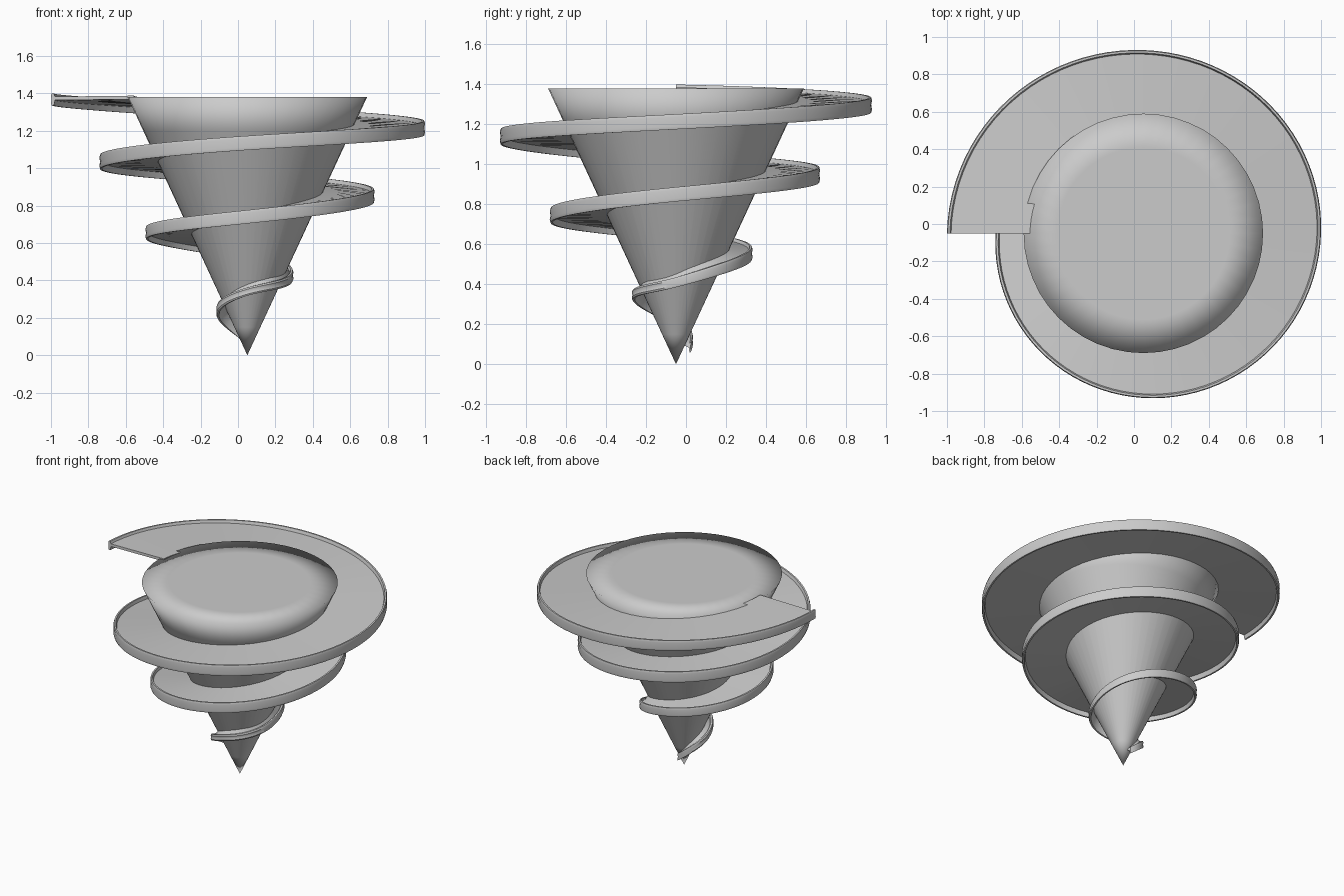
import bpy, bmesh, math

if "Cube" in bpy.data.objects:
    bpy.data.objects.remove(bpy.data.objects["Cube"])

CX, CY = 0.05, -0.05          # axis of the screw
TOP_Z, TOP_R = 1.38, 0.64


def cone_r(z):
    return TOP_R * max(0.0, min(z, TOP_Z)) / TOP_Z


def finish(name, bm):
    bmesh.ops.recalc_face_normals(bm, faces=bm.faces)
    me = bpy.data.meshes.new(name)
    bm.to_mesh(me)
    bm.free()
    ob = bpy.data.objects.new(name, me)
    bpy.context.collection.objects.link(ob)
    for p in me.polygons:
        p.use_smooth = True
    return ob


# Solid cone core: point at the ground, flat cap, soft-shaded rim
N = 48
bm = bmesh.new()
rings = []
for r, z in [(cone_r(.15), .15), (cone_r(1.2), 1.2), (TOP_R, TOP_Z), (.46, TOP_Z)]:
    rings.append([bm.verts.new((CX + r * math.cos(2 * math.pi * i / N),
                                CY + r * math.sin(2 * math.pi * i / N), z)) for i in range(N)])
tip = bm.verts.new((CX, CY, 0))
for i in range(N):
    j = (i + 1) % N
    bm.faces.new((tip, rings[0][j], rings[0][i]))
    for a, b in zip(rings, rings[1:]):
        bm.faces.new((a[i], a[j], b[j], b[i]))
bm.faces.new(rings[-1])
finish("cone_core", bm)

# Spiral blade, one key per quarter turn going down from the upper end:
# rim radius, rim height, rise of sheet toward the core, half height of lip
KEYS = [
    (1.05, 1.367, .005, .032), (.98, 1.295, .005, .038), (.95, 1.213, .005, .038),
    (.88, 1.135, .005, .038), (.79, 1.03, .005, .038), (.72, .945, .005, .038),
    (.68, .85, .005, .036), (.63, .74, .005, .036), (.54, .645, .0, .032),
    (.37, .535, .03, .03), (.24, .41, .085, .025), (.22, .34, .05, .022),
    (.16, .215, .04, .025), (.075, .085, .02, .025),
]


def sample(t):
    i = min(int(t), len(KEYS) - 2)
    f = t - i
    k = [KEYS[max(0, min(len(KEYS) - 1, i + d))] for d in (-1, 0, 1, 2)]
    return [0.5 * (2 * b + (c - a) * f + (2 * a - 5 * b + 4 * c - d) * f * f
                   + (3 * b - a - 3 * c + d) * f ** 3) for a, b, c, d in zip(*k)]


STEPS = 24
bm = bmesh.new()
prev = None
for s in range((len(KEYS) - 1) * STEPS + 1):
    t = s / STEPS
    R, z, dz, h = sample(t)
    ang = math.pi - t * math.pi / 2
    ri = max(0.01, min(cone_r(z + dz) - .03, R - .05))
    w = min(.022, R * .15)     # lip width
    e = min(.01, h * .3)       # half thickness of sheet
    up = .006
    prof = [(ri, z + dz + up + e), (R - w, z + up + e), (R - w * .7, z + h),
            (R - w * .2, z + h), (R, z + h * .6), (R - .004, z), (R, z - h * .6),
            (R - w * .2, z - h), (R - w * .7, z - h), (R - w, z + up - e),
            (ri, z + dz + up - e)]
    ring = [bm.verts.new((CX + r * math.cos(ang), CY + r * math.sin(ang), q)) for r, q in prof]
    if prev:
        for i in range(len(ring)):
            j = (i + 1) % len(ring)
            bm.faces.new((prev[i], prev[j], ring[j], ring[i]))
    else:
        bm.faces.new(ring)
    prev = ring
bm.faces.new(prev)
blade = finish("spiral_blade", bm)
bpy.ops.object.select_all(action='DESELECT')
blade.select_set(True)
bpy.context.view_layer.objects.active = blade
bpy.ops.object.shade_smooth_by_angle(angle=math.radians(40))
